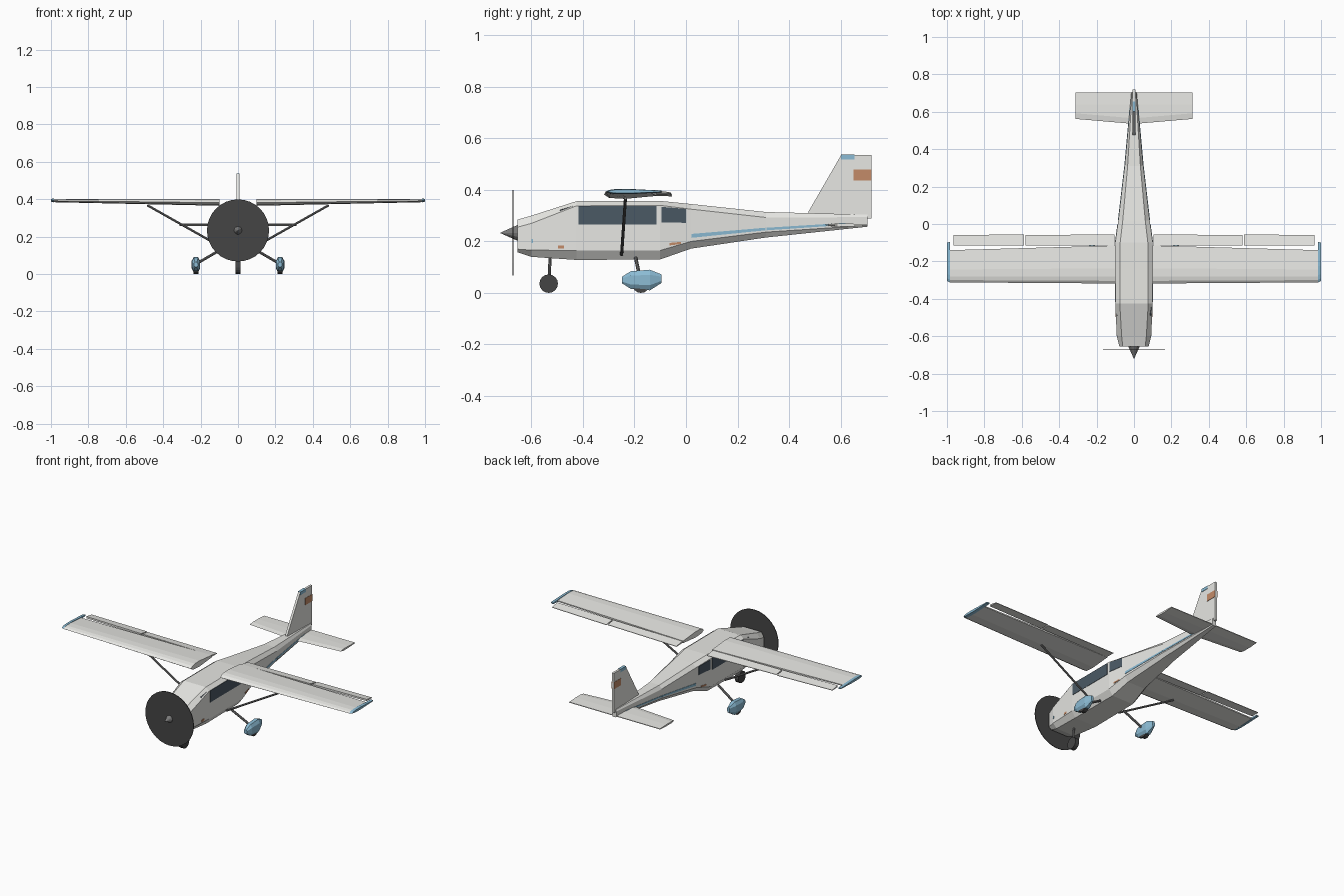
import bpy, math
from mathutils import Vector

if "Cube" in bpy.data.objects:
    bpy.data.objects.remove(bpy.data.objects["Cube"])


def material(name, rgb):
    m = bpy.data.materials.new(name)
    m.diffuse_color = (*rgb, 1)
    m.use_nodes = True
    m.node_tree.nodes["Principled BSDF"].inputs["Base Color"].default_value = m.diffuse_color
    return m


BLUE = material("light_blue", (0.26, 0.50, 0.66))
ORANGE = material("orange", (0.55, 0.26, 0.14))
GLASS = material("dark_glass", (0.07, 0.10, 0.13))
DARK = material("dark_grey", (0.06, 0.06, 0.06))
METAL = material("mid_grey", (0.2, 0.2, 0.2))
WHITE = material("off_white", (0.8, 0.8, 0.77))


def loft(name, rings, mat=WHITE, mirror=False):
    """Closed solid through rings of equal point count."""
    n = len(rings[0])
    verts = [p for r in rings for p in r]
    faces = [tuple(range(n)), tuple(range((len(rings) - 1) * n, len(rings) * n))]
    for k in range(len(rings) - 1):
        for i in range(n):
            j = (i + 1) % n
            faces.append((k * n + i, k * n + j, (k + 1) * n + j, (k + 1) * n + i))
    me = bpy.data.meshes.new(name)
    me.from_pydata(verts, [], faces)
    ob = bpy.data.objects.new(name, me)
    bpy.context.collection.objects.link(ob)
    me.materials.append(mat)
    # make normals consistent
    import bmesh
    bm = bmesh.new()
    bm.from_mesh(me)
    bmesh.ops.recalc_face_normals(bm, faces=bm.faces)
    bm.to_mesh(me)
    bm.free()
    if mirror:
        ob.modifiers.new("Mirror", 'MIRROR')
    return ob


def slab(name, pts, x0, x1, mat=WHITE, mirror=False):
    """Side profile of (y, z) points extruded along x."""
    return loft(name, [[(x, y, z) for y, z in pts] for x in (x0, x1)], mat, mirror)


def rod(name, a, b, r, mat=METAL, mirror=False, sides=8, r2=None):
    a, b = Vector(a), Vector(b)
    q = (b - a).to_track_quat('Z', 'Y')
    ring = lambda c, rad: [tuple(c + q @ Vector((rad * math.cos(t), rad * math.sin(t), 0)))
                           for t in (math.tau * i / sides for i in range(sides))]
    return loft(name, [ring(a, r), ring(b, r if r2 is None else r2)], mat, mirror)


def rect(y0, y1, z0, z1):
    return [(y0, z0), (y1, z0), (y1, z1), (y0, z1)]


# Fuselage: y, bottom, lower edge, upper edge, top, half width, half top width
STATIONS = [
    (-0.655, 0.158, 0.170, 0.255, 0.284, 0.078, 0.060),
    (-0.600, 0.140, 0.166, 0.270, 0.300, 0.092, 0.066),
    (-0.425, 0.128, 0.165, 0.338, 0.356, 0.100, 0.076),
    (-0.100, 0.130, 0.165, 0.340, 0.357, 0.100, 0.074),
    (0.020, 0.172, 0.200, 0.325, 0.345, 0.084, 0.060),
    (0.310, 0.215, 0.236, 0.293, 0.314, 0.050, 0.034),
    (0.705, 0.257, 0.262, 0.294, 0.304, 0.014, 0.010)]
rings = []
for y, zb, zl, zu, zt, w, t in STATIONS:
    half = [(t, zb), (w, zl), (w, zu), (t, zt)]
    rings.append([(x, y, z) for x, z in half] + [(-x, y, z) for x, z in reversed(half)])
loft("fuselage", rings)


def side_x(y):
    for a, b in zip(STATIONS, STATIONS[1:]):
        if y <= b[0]:
            return a[5] + (b[5] - a[5]) * (y - a[0]) / (b[0] - a[0])
    return STATIONS[-1][5]


def panel(name, pts, mat):
    """Thin plate following the fuselage side."""
    loft(name, [[(side_x(y) + d, y, z) for y, z in pts] for d in (-0.008, 0.002)], mat, True)


# Windows and painted trim
panel("cabin_window", rect(-0.418, -0.115, 0.265, 0.338), GLASS)
panel("rear_window", [(-0.095, 0.274), (0, 0.272), (0, 0.326), (-0.095, 0.334)], GLASS)
loft("windshield_corner", [[(x, -0.42, 0.343), (x, -0.42, 0.32), (x - 0.006, -0.49, 0.312),
                            (x - 0.003, -0.49, 0.322)] for x in (0.080, 0.094)], GLASS, True)
panel("front_stripe", [(0.022, 0.214), (0.308, 0.243), (0.308, 0.253), (0.022, 0.229)], BLUE)
panel("rear_stripe", [(0.312, 0.243), (0.62, 0.264), (0.62, 0.272), (0.312, 0.253)], BLUE)
panel("rear_marking", [(-0.065, 0.184), (-0.02, 0.19), (-0.02, 0.198), (-0.065, 0.194)], ORANGE)
panel("nose_marking", rect(-0.496, -0.474, 0.172, 0.185), ORANGE)
panel("nose_patch", rect(-0.599, -0.593, 0.193, 0.21), BLUE)


# Wings: section scaled between leading and trailing edge
def wing_ring(x, y0, y1, z0, z1):
    sec = [(0, .45), (.07, .8), (.18, .97), (.4, 1), (1, .68), (1, .32), (.4, 0), (.1, .1)]
    return [(x, y0 + c * (y1 - y0), z0 + h * (z1 - z0)) for c, h in sec]


root, tip = (-0.318, -0.115, 0.365, 0.401), (-0.312, -0.140, 0.384, 0.402)
loft("wing", [wing_ring(0.10, *root), wing_ring(0.985, *tip)], WHITE, True)
loft("wing_tip", [wing_ring(0.983, -0.313, -0.095, 0.383, 0.404),
                  wing_ring(1.0, -0.305, -0.10, 0.387, 0.402)], BLUE, True)


def surface(name, x0, x1, zr, zt):
    loft(name, [[(x, -0.114, z + 0.006), (x, -0.114, z - 0.005), (x, yb, z - 0.006),
                 (x, yb, z - 0.003)] for x, z, yb in ((x0, zr, -0.055), (x1, zt, -0.06))], WHITE, True)


surface("flap", 0.105, 0.58, 0.381, 0.387)
surface("aileron", 0.587, 0.965, 0.387, 0.393)
rod("wing_strut", (0.485, -0.235, 0.368), (0.095, -0.25, 0.148), 0.006, METAL, True)

# Tail
loft("tailplane", [[(x, y0, 0.264), (x, y0 + .03, 0.269), (x, 0.64, 0.269), (x, 0.703, 0.266),
                    (x, 0.703, 0.262), (x, 0.64, 0.258), (x, y0 + .03, 0.258)]
                   for x, y0 in ((0, 0.535), (0.313, 0.562))], WHITE, True)
slab("fin", [(0.475, 0.295), (0.475, 0.315), (0.602, 0.535), (0.72, 0.535), (0.72, 0.288)], -0.007, 0.007)
slab("fin_cap", [(0.602, 0.518), (0.655, 0.518), (0.655, 0.537), (0.602, 0.537)], -0.009, 0.009, BLUE)
slab("fin_marking", rect(0.65, 0.72, 0.437, 0.48), -0.009, 0.009, ORANGE)

# Propeller disc and spinner
rod("propeller_disc", (0, -0.674, 0.233), (0, -0.670, 0.233), 0.166, DARK, sides=32)
rod("spinner", (0, -0.655, 0.233), (0, -0.72, 0.233), 0.030, METAL, sides=12, r2=0.001)

# Landing gear
rod("nose_wheel", (-0.013, -0.533, 0.036), (0.013, -0.533, 0.036), 0.036, DARK, sides=16)
rod("nose_leg", (0, -0.532, 0.04), (0, -0.527, 0.15), 0.006)
rod("main_leg", (0.222, -0.178, 0.055), (0.085, -0.195, 0.135), 0.007, METAL, True)
rod("main_wheel", (0.212, -0.175, 0.034), (0.238, -0.175, 0.034), 0.034, DARK, True, 16)


def pant_ring(y, zc, w, h):
    return [(0.225 + w * sx, y, zc + h * sz) for sx, sz in
            ((1, -.5), (1, .5), (.5, 1), (-.5, 1), (-1, .5), (-1, -.5), (-.5, -1), (.5, -1))]


loft("wheel_fairing", [pant_ring(-0.248, 0.050, 0.010, 0.013), pant_ring(-0.215, 0.050, 0.022, 0.034),
                       pant_ring(-0.140, 0.050, 0.023, 0.040), pant_ring(-0.096, 0.055, 0.009, 0.017)],
     BLUE, True)
